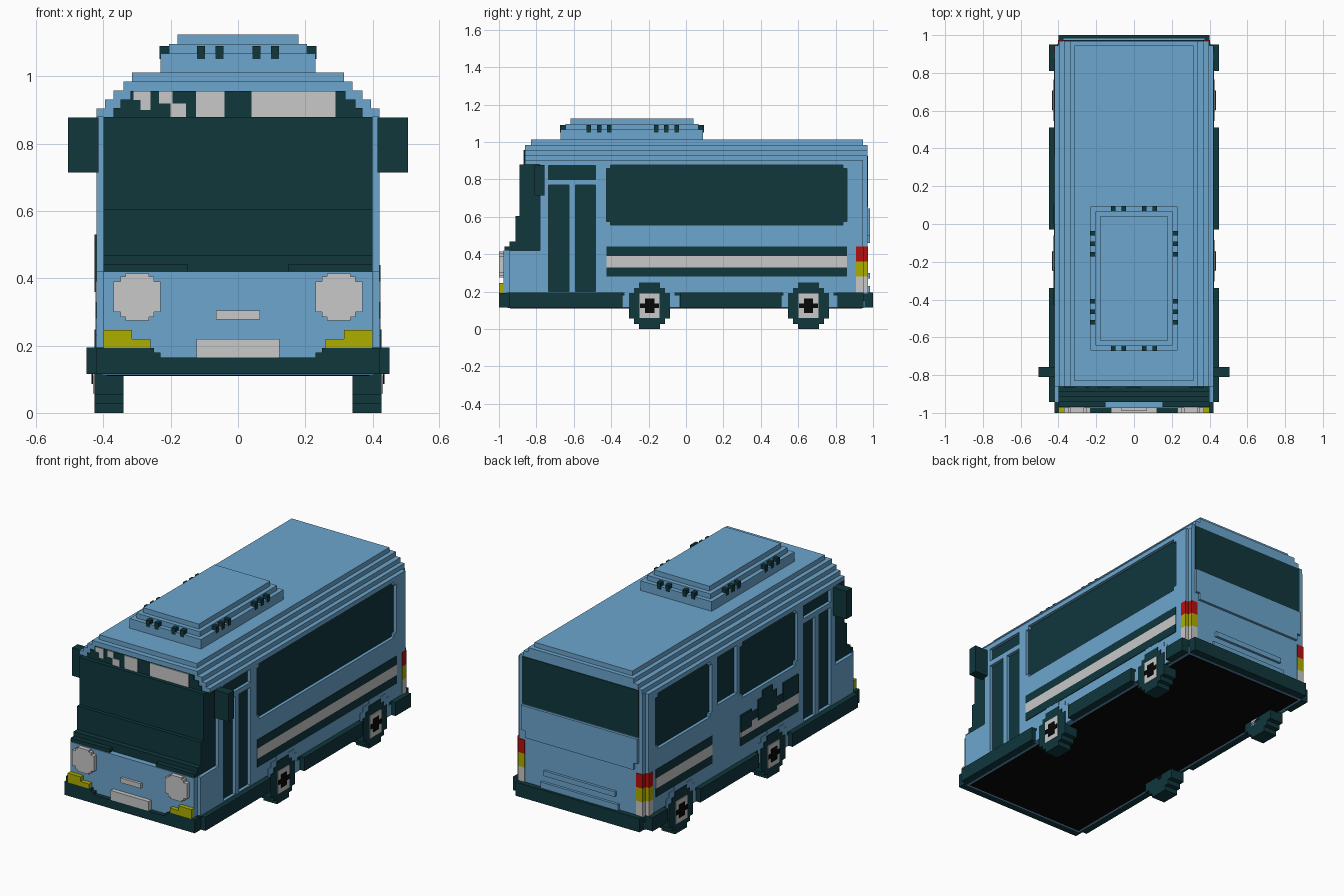
import bpy
import bmesh
import math
from mathutils import Matrix, Vector

default = bpy.data.objects.get("Cube")
if default:
    bpy.data.objects.remove(default, do_unlink=True)


def material(name, red, green, blue):
    mat = bpy.data.materials.new(name)
    mat.use_nodes = True
    color = (red, green, blue, 1)
    mat.diffuse_color = color
    shader = mat.node_tree.nodes["Principled BSDF"]
    shader.inputs["Base Color"].default_value = color
    shader.inputs["Roughness"].default_value = 0.8
    return mat


BLUE = material("sky blue", 0.15, 0.38, 0.62)
DARK = material("dark teal", 0.005, 0.038, 0.046)
GREY = material("light grey", 0.58, 0.58, 0.58)
YELLOW = material("yellow", 0.42, 0.42, 0)
RED = material("red", 0.47, 0.005, 0.005)
BLACK = material("black", 0.002, 0.002, 0.002)


def part(name, mat, boxes, mirror=False):
    """One object made of blocks, each given as x, y and z ranges."""
    bm = bmesh.new()
    boxes = list(boxes)
    if mirror:
        boxes += [((-x[1], -x[0]), y, z) for x, y, z in boxes]
    for ranges in boxes:
        centre = Vector([(a + b) / 2 for a, b in ranges])
        size = Vector([b - a for a, b in ranges])
        bmesh.ops.create_cube(bm, size=1, matrix=Matrix.LocRotScale(centre, None, size))
    mesh = bpy.data.meshes.new(name)
    bm.to_mesh(mesh)
    bm.free()
    mesh.materials.append(mat)
    obj = bpy.data.objects.new(name, mesh)
    bpy.context.collection.objects.link(obj)
    return obj


def wide(half):
    return (-half, half)


def carve(target, x, y, z):
    """Cut a block-shaped recess out of the target."""
    cutter = part("recess_cutter", target.data.materials[0], [(x, y, z)])
    cutter.hide_render = True
    mod = target.modifiers.new("recess", "BOOLEAN")
    mod.operation = "DIFFERENCE"
    mod.solver = "EXACT"
    mod.object = cutter
    bpy.context.view_layer.objects.active = target
    bpy.ops.object.modifier_apply(modifier=mod.name)
    bpy.data.objects.remove(cutter, do_unlink=True)


def glazing(name, side, y, z, notch=0):
    """Recessed dark pane in a side wall, with optional stepped corners."""
    shapes = [(y, z)]
    if notch:
        shapes = [((y[0] + notch, y[1] - notch), z), (y, (z[0] + notch, z[1] - notch))]
    panes = []
    for ys, zs in shapes:
        cut = sorted((side * 0.4, side * 0.46))
        carve(body, cut, ys, zs)
        panes.append((sorted((side * 0.38, side * 0.402)), ys, zs))
    part(name, DARK, panes)


def stepped_disc(x, yc, zc, radius, floor=-1):
    """Rows of blocks that form a round shape in the side plane."""
    rows = round(2 * radius / 0.027)
    step = 2 * radius / rows
    blocks = []
    for i in range(rows):
        low = -radius + i * step
        mid = low + step / 2
        half = round(math.sqrt(radius ** 2 - mid ** 2) / step) * step
        bottom = max(zc + low, floor)
        if zc + low + step > bottom + 0.001:
            blocks.append((x, (yc - half, yc + half), (bottom, zc + low + step)))
    return blocks


# Main shell
body = part("body", BLUE, [(wide(0.42), (-0.78, 0.945), (0.19, 0.88))])
part("rear_wall", BLUE, [(wide(0.4), (0.93, 0.97), (0.19, 0.9))])
part("nose", BLUE, [(wide(0.42), (-0.945, -0.77), (0.19, 0.42)),
                    (wide(0.4), (-0.975, -0.9), (0.165, 0.42))])

# Stepped roof
step = 0.0265
layers = [(wide(half), (-0.86, 0.97), (0.905 + i * step, 0.905 + (i + 1) * step))
          for i, half in enumerate((0.395, 0.37, 0.34))]
layers += [(wide(0.42), (-0.86, 0.945), (0.88, 0.905)),
           (wide(0.4), (0.9, 0.97), (0.88, 0.905)),
           (wide(0.315), (-0.83, 0.945), (0.98, 1.012))]
part("roof", BLUE, layers)

# Roof unit and its vents
part("roof_unit", BLUE, [(wide(0.23 - i * 0.025), (-0.67 + i * 0.026, 0.092 - i * 0.026),
                          (1.01, 1.068 + i * 0.0285)) for i in range(3)])
slots = [((x - 0.012, x + 0.012), y, (1.052, 1.09))
         for x in (0.055, 0.11) for y in ((-0.673, -0.635), (0.057, 0.095))]
slots += [((0.19, 0.233), (y - 0.012, y + 0.012), (1.052, 1.09))
          for y in (-0.52, -0.465, -0.41, -0.16, -0.105, -0.05)]
part("roof_vents", DARK, slots, mirror=True)

# Stepped windscreen
part("windscreen", DARK, [
    (wide(0.4), (-0.89, -0.77), (0.42, 0.88)),
    (wide(0.4), (-0.912, -0.8), (0.42, 0.605)),
    (wide(0.4), (-0.943, -0.8), (0.42, 0.468)),
    ((-0.4, -0.15), (-0.97, -0.9), (0.42, 0.442)),
    ((0.15, 0.4), (-0.97, -0.9), (0.42, 0.442))])

# Display band above the windscreen
part("display_band", DARK, [(wide(half), (-0.865, -0.85), (0.88 + i * 0.0257, 0.9057 + i * 0.0257))
                            for i, half in enumerate((0.37, 0.35, 0.32))])
part("display_panels", GREY, [(x, (-0.869, -0.86), z) for x, z in (
    ((0.04, 0.29), (0.88, 0.957)), ((-0.125, -0.04), (0.88, 0.957)),
    ((-0.31, -0.26), (0.93, 0.957)), ((-0.29, -0.26), (0.9, 0.93)),
    ((-0.235, -0.195), (0.92, 0.957)), ((-0.2, -0.155), (0.88, 0.92)))])

# Doors on both sides
for side, label in ((1, "left"), (-1, "right")):
    for place, y in (("front", (-0.735, -0.625)), ("rear", (-0.59, -0.485))):
        glazing(f"{label}_door_leaf_{place}", side, y, (0.2, 0.77))
    glazing(f"{label}_door_top_window", side, (-0.735, -0.485), (0.8, 0.875))

# Side windows
glazing("left_long_window", 1, (-0.425, 0.86), (0.555, 0.878), 0.02)
glazing("right_rear_window", -1, (0.36, 0.88), (0.555, 0.878), 0.02)
glazing("right_middle_window", -1, (0.13, 0.31), (0.6, 0.878))
glazing("right_front_window", -1, (-0.43, 0.1), (0.555, 0.878), 0.02)


# Side stripes
def stripe(name, x, y):
    part(name + "_dark", DARK, [(x, y, (0.28, 0.33)), (x, y, (0.39, 0.44))])
    part(name + "_light", GREY, [(x, y, (0.33, 0.39))])


RIGHT_SKIN = (-0.424, -0.416)
stripe("left_stripe", (0.416, 0.424), (-0.425, 0.86))
stripe("right_rear_stripe", RIGHT_SKIN, (0.36, 0.88))
stripe("right_front_stripe", RIGHT_SKIN, (-0.43, 0.1))
part("right_silhouette", DARK, [((-0.427, -0.418), y, z) for y, z in (
    ((-0.43, -0.29), (0.39, 0.5)), ((-0.23, -0.06), (0.37, 0.49)),
    ((-0.19, -0.1), (0.48, 0.53)), ((0, 0.1), (0.36, 0.46)))])

# Rear window and panels
part("rear_window", DARK, [(wide(0.375), (0.966, 0.974), (0.65, 0.925))])
part("rear_panel", BLUE, [(wide(0.375), (0.96, 0.985), (0.5, 0.645)),
                          (wide(0.35), (0.96, 0.985), (0.46, 0.5)),
                          (wide(0.23), (0.96, 0.985), (0.27, 0.3)),
                          (wide(0.25), (0.96, 0.985), (0.19, 0.23))])

# Tail lights wrapped around the corners
for name, mat, z in (("brake", RED, (0.36, 0.44)), ("turn", YELLOW, (0.28, 0.36)),
                     ("reverse", GREY, (0.195, 0.28))):
    part(name + "_lights", mat, [((0.36, 0.402), (0.91, 0.974), z),
                                 ((0.39, 0.424), (0.91, 0.948), z)], mirror=True)

# Front lights, handle and plate
front = (-1, -0.96)
part("headlights", GREY, [((0.23, 0.37), front, (0.3, 0.39)),
                          ((0.25, 0.35), front, (0.285, 0.405)),
                          ((0.265, 0.335), front, (0.275, 0.415))], mirror=True)
part("front_indicators", YELLOW, [((0.26, 0.4), front, (0.193, 0.22)),
                                  ((0.315, 0.4), front, (0.21, 0.247))], mirror=True)
part("front_handle", GREY, [(wide(0.065), (-0.99, -0.96), (0.277, 0.305))])
part("front_plate", GREY, [(wide(0.123), front, (0.165, 0.22))])

# Mirrors
part("wing_mirrors", DARK, [((0.415, 0.505), (-0.81, -0.757), (0.715, 0.878))], mirror=True)

# Skirt and bumpers
part("skirt_core", DARK, [(wide(0.421), (-0.96, 0.95), (0.115, 0.195)),
                          (wide(0.421), (-1, -0.9), (0.115, 0.165)),
                          (wide(0.4), (0.9, 1), (0.115, 0.195))])
part("skirt_sides", DARK, [((0.4, 0.45), y, (0.115, 0.195))
                           for y in ((-0.943, -0.34), (-0.03, 0.51), (0.81, 0.95))], mirror=True)
part("bumper_corners", DARK, [((0.25, 0.421), (-1, -0.9), (0.16, 0.193)),
                              ((0.23, 0.26), (-1, -0.9), (0.16, 0.18))], mirror=True)

# Floor
part("floor_rim", BLUE, [(wide(0.405), wide(0.955), (0.113, 0.15))])
part("floor", BLACK, [(wide(0.39), wide(0.94), (0.11, 0.15))])

# Wheels and arches
for name, y in (("front", -0.195), ("rear", 0.655)):
    part(name + "_arches", BLUE, stepped_disc((0.36, 0.423), y, 0.125, 0.16, 0.115), mirror=True)
    for piece, mat, outer, radius in (("tyres", DARK, 0.427, 0.124), ("rims", GREY, 0.431, 0.066),
                                      ("hubs", BLACK, 0.435, 0.038)):
        part(f"{name}_{piece}", mat, stepped_disc((0.34, outer), y, 0.124, radius), mirror=True)
